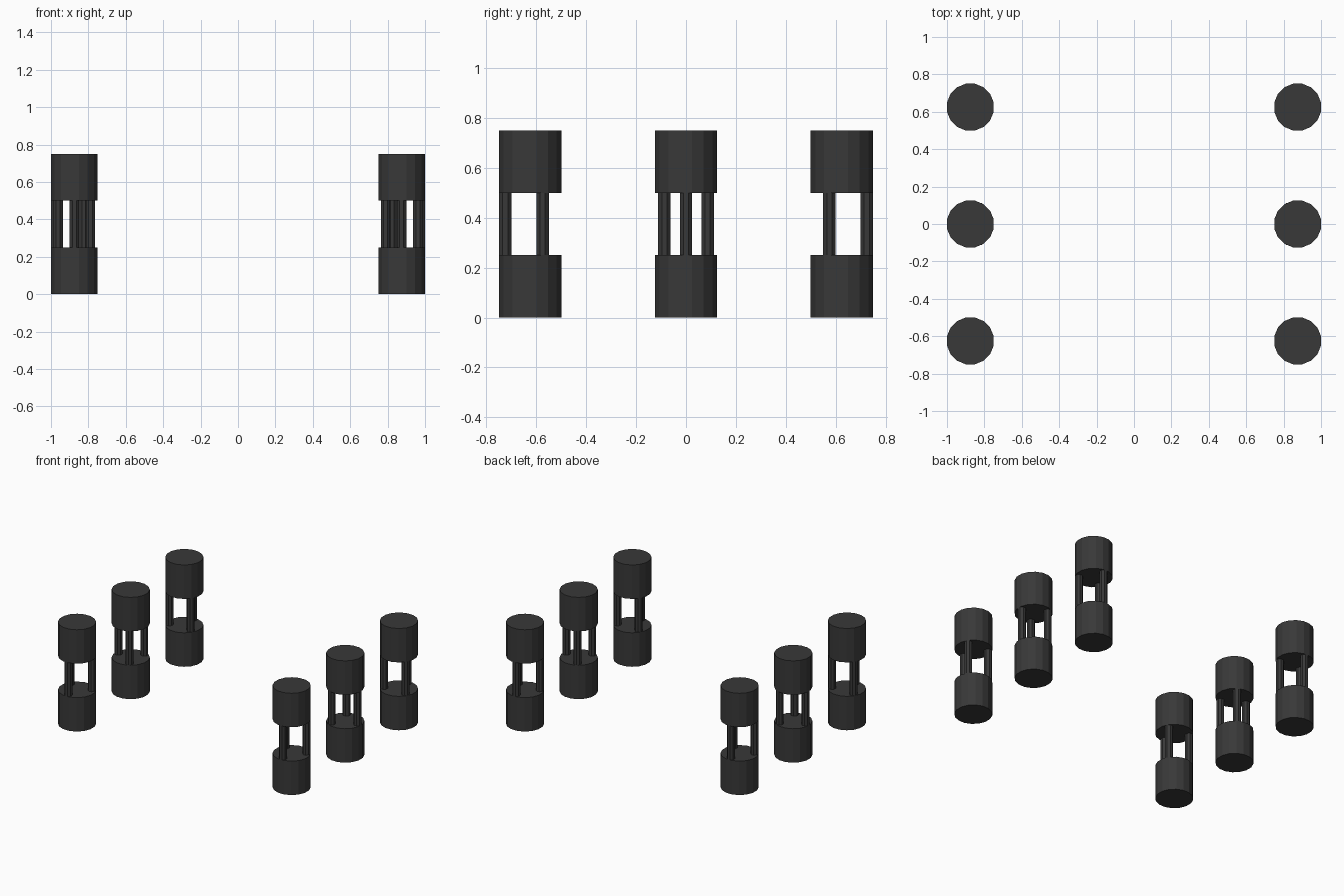
import bpy
from math import sin, cos, pi, radians

if "Cube" in bpy.data.objects:
    bpy.data.objects.remove(bpy.data.objects["Cube"])

dark = bpy.data.materials.new("dark_grey")
dark.diffuse_color = (0.04, 0.04, 0.04, 1)
dark.use_nodes = True
dark.node_tree.nodes["Principled BSDF"].inputs["Base Color"].default_value = dark.diffuse_color


def cylinder(name, x, y, z0, z1, radius, sides):
    # flat-faced cylinder with flats facing the axes
    bpy.ops.mesh.primitive_cylinder_add(
        vertices=sides, radius=radius / cos(pi / sides), depth=z1 - z0,
        location=(x, y, (z0 + z1) / 2), rotation=(0, 0, pi / sides))
    obj = bpy.context.object
    obj.name = name
    obj.data.materials.append(dark)


def post(row, side, x, y, heading):
    label = f"{row}_{side}"
    # solid drums at the bottom and top
    cylinder(f"{label}_lower_drum", x, y, 0, 0.25, 0.125, 16)
    cylinder(f"{label}_upper_drum", x, y, 0.5, 0.75, 0.125, 16)
    # three thin rods, the first one pointing outward
    for k in range(3):
        a = radians(heading + 120 * k)
        cylinder(f"{label}_rod_{k + 1}", x + 0.1 * cos(a), y + 0.1 * sin(a),
                 0.25, 0.5, 0.025, 8)


# two rows of three posts
for side, s in (("left", -1), ("right", 1)):
    post("front", side, s * 0.875, -0.625, -90)
    post("middle", side, s * 0.875, 0, 0 if s > 0 else 180)
    post("back", side, s * 0.875, 0.625, 90)
